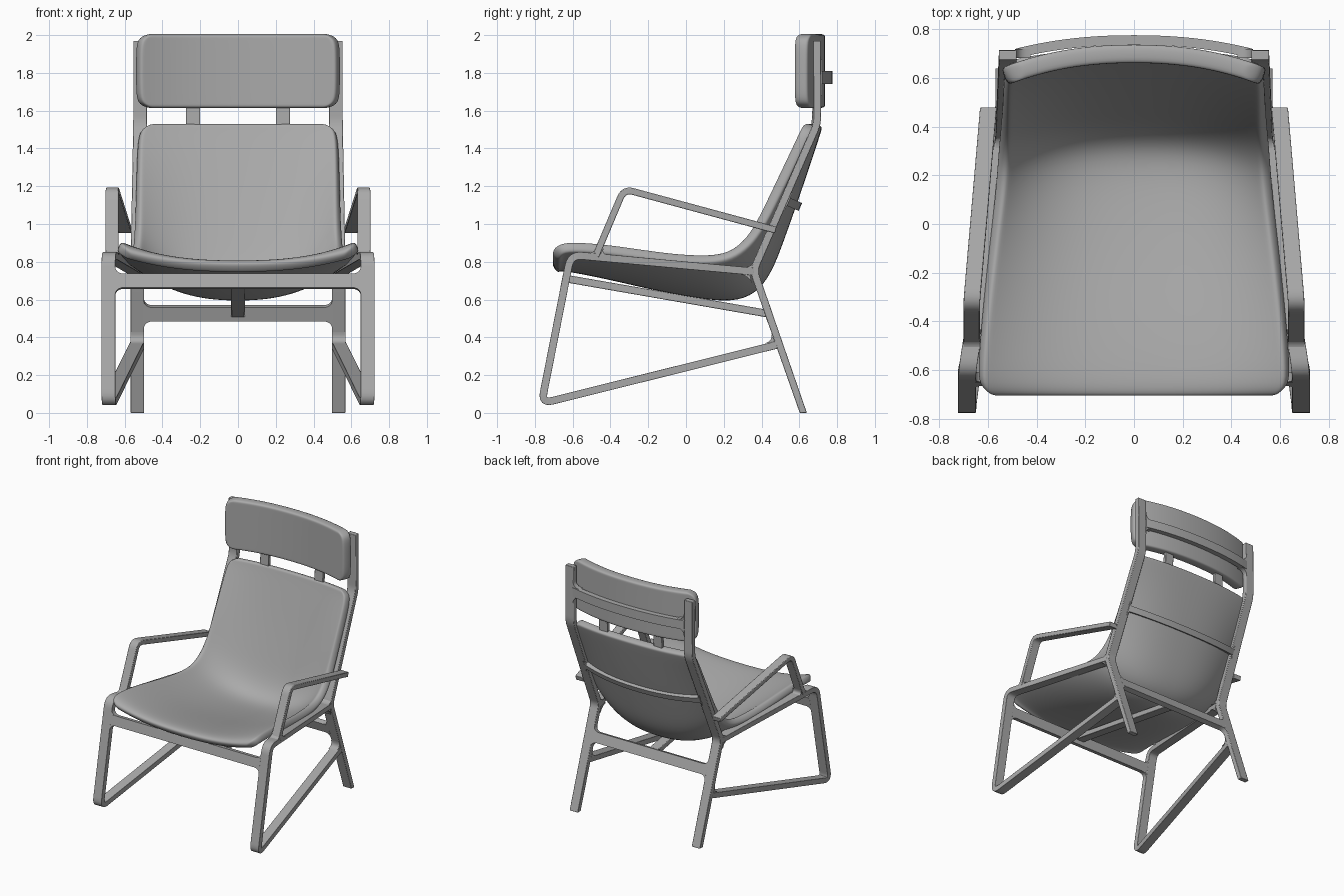
import bpy, bmesh
from mathutils import Vector as V

if "Cube" in bpy.data.objects:
    bpy.data.objects.remove(bpy.data.objects["Cube"], do_unlink=True)

grey = bpy.data.materials.new("mid grey")
grey.use_nodes = True
grey.diffuse_color = (0.4, 0.4, 0.4, 1)
grey.node_tree.nodes["Principled BSDF"].inputs["Base Color"].default_value = (0.4, 0.4, 0.4, 1)

WIDTH, THICK = 0.073, 0.04


def finish(name, bm, bevel=0.004):
    bmesh.ops.recalc_face_normals(bm, faces=bm.faces)
    mesh = bpy.data.meshes.new(name)
    bm.to_mesh(mesh)
    bm.free()
    mesh.materials.append(grey)
    obj = bpy.data.objects.new(name, mesh)
    bpy.context.collection.objects.link(obj)
    if bevel:
        mod = obj.modifiers.new("soft edges", "BEVEL")
        mod.width, mod.segments, mod.limit_method = bevel, 2, "ANGLE"
    bpy.ops.object.select_all(action="DESELECT")
    obj.select_set(True)
    bpy.context.view_layer.objects.active = obj
    bpy.ops.object.shade_smooth_by_angle()
    return obj


def loft(bm, sections):
    """Skin a list of four-cornered sections and cap the ends."""
    rings = [[bm.verts.new(p) for p in s] for s in sections]
    for a, b in zip(rings, rings[1:]):
        for i in range(4):
            j = (i + 1) % 4
            bm.faces.new((a[i], a[j], b[j], b[i]))
    bm.faces.new(rings[0])
    bm.faces.new(rings[-1])


def arc(s, corner, e):
    return [s * (1 - t) ** 2 + corner * 2 * t * (1 - t) + e * t * t
            for t in (k / 6 for k in range(7))]


def rounded(points, r):
    """Replace the inner corners of a path with arcs."""
    path = [points[0]]
    for a, p, b in zip(points, points[1:], points[2:]):
        back, ahead = (a - p).normalized(), (b - p).normalized()
        path += [p + back * (r + 0.012)] + arc(p + back * r, p, p + ahead * r)
        path.append(p + ahead * (r + 0.012))
    return path + [points[-1]]


def bar(name, points, r=0.06, width=WIDTH, thick=THICK):
    """Sweep a flat bar along a path that keeps its width along x."""
    path = rounded([V(p) for p in points], r)
    sections = []
    for i, p in enumerate(path):
        d = path[min(i + 1, len(path) - 1)] - path[max(i - 1, 0)]
        n = V((0, -d.z, d.y)).normalized() * thick / 2
        x = V((width / 2, 0, 0))
        ring = [p - x - n, p + x - n, p + x + n, p - x + n]
        for q in ring:
            q.z = max(q.z, 0)
        sections.append(ring)
    bm = bmesh.new()
    loft(bm, sections)
    return finish(name, bm)


def fillet(bm, corner, a, b, n, r):
    """Concave web in the corner between directions a and b."""
    outline = [corner - (a + b) * 0.004] + arc(corner + a * r, corner, corner + b * r)
    front = [bm.verts.new(p + n) for p in outline]
    rear = [bm.verts.new(p - n) for p in outline]
    bm.faces.new(front)
    bm.faces.new(rear)
    for i in range(len(front)):
        j = (i + 1) % len(front)
        bm.faces.new((front[i], front[j], rear[j], rear[i]))


def crossbar(name, half, y, z, up, height, bulge=0.0, r=0.05, thick=THICK):
    """Bar across the chair, bowed backward, webbed into the sides."""
    up = V((0, *up)).normalized()
    n = V((0, up.z, -up.y))
    sections = []
    for k in range(25):
        u = k / 12 - 1
        c = V((u * half, y, z)) + n * bulge * (1 - abs(u) ** 2.2)
        h, t = up * height / 2, n * thick / 2
        sections.append([c - h - t, c + h - t, c + h + t, c - h + t])
    bm = bmesh.new()
    loft(bm, sections)
    for side in (-1, 1):
        for s in (-1, 1):
            corner = V((side * half, y, z)) + up * s * height / 2
            fillet(bm, corner, V((-side, 0, 0)), up * s, n * thick * 0.48, r)
    return finish(name, bm, 0)


def pad(name, rows, thickness, power):
    """Dished upholstery; rows give edge y, z, centre y, z, half width, corner inset."""
    bm = bmesh.new()
    us = [-1, -0.96, -0.84, -0.66, -0.45, -0.22, 0, 0.22, 0.45, 0.66, 0.84, 0.96, 1]
    grid = []
    for ey, ez, cy, cz, half, inset in rows:
        edge, centre = V((0, ey, ez)), V((0, cy, cz))
        row = [u * (1 - inset / half) for u in us]
        grid.append([bm.verts.new(centre.lerp(edge, abs(u) ** power) + V((u * half, 0, 0)))
                     for u in row])
    for a, b in zip(grid, grid[1:]):
        for i in range(len(us) - 1):
            bm.faces.new((a[i], a[i + 1], b[i + 1], b[i]))
    bm.normal_update()
    mesh = bpy.data.meshes.new(name)
    bm.to_mesh(mesh)
    bm.free()
    mesh.materials.append(grey)
    mesh.shade_smooth()
    obj = bpy.data.objects.new(name, mesh)
    bpy.context.collection.objects.link(obj)
    solid = obj.modifiers.new("thickness", "SOLIDIFY")
    solid.thickness, solid.offset = thickness, -1
    sub = obj.modifiers.new("smooth", "SUBSURF")
    sub.levels = sub.render_levels = 2
    return obj


# Side frames, back posts and arms
for side, label in ((1, "left"), (-1, "right")):
    bar(label + "_side_frame", [(side * 0.533, 0.48, 0.36), (side * 0.686, -0.765, 0.05),
                                (side * 0.686, -0.61, 0.837), (side * 0.533, 0.36, 0.748)])
    bar(label + "_rear_leg_and_post", [(side * 0.533, 0.621, -0.012), (side * 0.533, 0.358, 0.755),
                                       (side * 0.518, 0.695, 1.53), (side * 0.518, 0.693, 1.97)], 0.04)
    bar(label + "_arm", [(side * 0.667, -0.478, 0.83), (side * 0.667, -0.328, 1.185),
                         (side * 0.598, 0.475, 0.968)], 0.05, 0.068, 0.036)
    # Webs where the frame members meet
    bm = bmesh.new()
    x, n = side * 0.533, V((WIDTH * 0.48, 0, 0))
    leg = V((0, -0.257, 0.755)).normalized()
    rail, run = V((0, -0.995, 0.09)), V((0, -0.97, -0.24))
    post = V((0, 0.39, 0.92))
    fillet(bm, V((x, 0.465, 0.38)), leg, run, n, 0.05)
    fillet(bm, V((x, 0.335, 0.728)), -leg, rail, n, 0.05)
    fillet(bm, V((x, 0.35, 0.768)), post, rail, n, 0.05)
    fillet(bm, V((side * 0.665, -0.488, 0.842)), V((0, 0.4, 0.917)), rail, n, 0.04)
    fillet(bm, V((side * 0.662, -0.45, 0.84)), V((0, 0.4, 0.917)), -rail, n, 0.04)
    finish(label + "_frame_webs", bm, 0)
    # Headrest support
    bar(label + "_headrest_support", [(side * 0.2375, 0.676, 1.5), (side * 0.2375, 0.692, 1.79)],
        0, 0.075, 0.026)

# Cross members
crossbar("front_crossbar", 0.652, -0.638, 0.697, (0.155, 0.787), 0.075)
crossbar("rear_crossbar", 0.5, 0.437, 0.527, (-0.257, 0.755), 0.078)
crossbar("back_brace", 0.505, 0.525, 1.125, (0.334, 0.775), 0.045, 0.068, 0.03)
crossbar("headrest_brace", 0.485, 0.7, 1.775, (0, 1), 0.07, 0.055, 0.06)
bar("centre_beam", [(0, -0.63, 0.71), (0, 0.435, 0.525)], 0)

# Upholstery
pad("seat_and_back", [
    (-0.715, 0.86, -0.715, 0.79, 0.63, 0.06), (-0.69, 0.895, -0.69, 0.807, 0.63, 0.012),
    (-0.62, 0.914, -0.62, 0.808, 0.626, 0), (-0.4, 0.897, -0.4, 0.765, 0.606, 0),
    (-0.15, 0.858, -0.15, 0.705, 0.576, 0), (0.02, 0.842, 0.08, 0.662, 0.552, 0),
    (0.15, 0.842, 0.24, 0.645, 0.534, 0), (0.24, 0.865, 0.335, 0.675, 0.526, 0),
    (0.32, 0.935, 0.403, 0.77, 0.523, 0), (0.38, 1.035, 0.46, 0.925, 0.522, 0),
    (0.46, 1.2, 0.54, 1.15, 0.522, 0), (0.55, 1.385, 0.615, 1.375, 0.522, 0),
    (0.592, 1.475, 0.648, 1.475, 0.522, 0.004), (0.608, 1.515, 0.66, 1.515, 0.522, 0.02),
    (0.614, 1.535, 0.666, 1.535, 0.522, 0.07)], 0.06, 2.6)
pad("headrest", [
    (0.57, z, 0.662, z, 0.52, inset) for z, inset in
    ((1.612, 0.07), (1.632, 0.014), (1.68, 0), (1.81, 0),
     (1.94, 0), (1.988, 0.014), (2.008, 0.07))], 0.075, 2.3)
